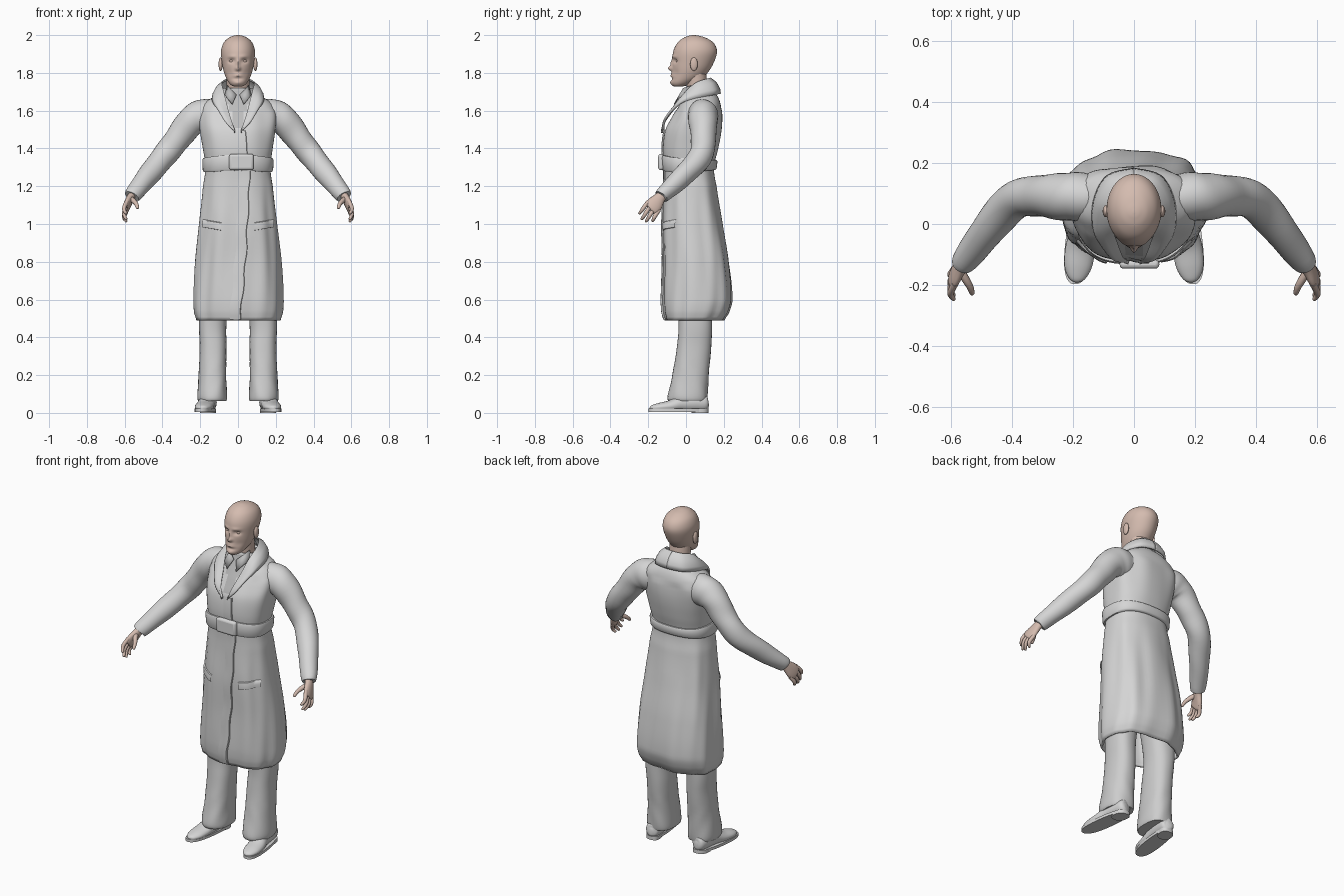
import bpy, bmesh, math
from mathutils import Vector

if "Cube" in bpy.data.objects:
    bpy.data.objects.remove(bpy.data.objects["Cube"])


def material(name, rgb):
    m = bpy.data.materials.new(name)
    m.diffuse_color = (*rgb, 1)
    m.use_nodes = True
    m.node_tree.nodes["Principled BSDF"].inputs["Base Color"].default_value = m.diffuse_color
    return m


COAT = material("coat_grey", (0.67, 0.67, 0.67))
TROUSER = material("trouser_grey", (0.61, 0.61, 0.61))
SHIRT = material("shirt_grey", (0.5, 0.5, 0.5))
SKIN = material("skin", (0.66, 0.50, 0.43))


def catmull(rows, i, t):
    p = [rows[min(max(i + k, 0), len(rows) - 1)] for k in (-1, 0, 1, 2)]
    return [0.5 * (2 * b + (c - a) * t + (2 * a - 5 * b + 4 * c - d) * t * t
                   + (3 * b - a - 3 * c + d) * t ** 3) for a, b, c, d in zip(*p)]


def refine(rows, steps):
    out = [catmull(rows, i, k / steps) for i in range(len(rows) - 1) for k in range(steps)]
    return out + [list(rows[-1])]


def at_height(rows, z):
    i = 0
    while i < len(rows) - 2 and rows[i + 1][0] < z:
        i += 1
    t = (z - rows[i][0]) / (rows[i + 1][0] - rows[i][0])
    return catmull(rows, i, min(max(t, 0), 1))


def skin_grid(name, rings, mat, closed=True, caps=True, thick=0, angle=50):
    """Bridge equal-length rows of points into one surface."""
    bm = bmesh.new()
    vs = [[bm.verts.new(p) for p in r] for r in rings]
    n = len(vs[0])
    for a, b in zip(vs, vs[1:]):
        for j in range(n if closed else n - 1):
            k = (j + 1) % n
            bm.faces.new((a[j], a[k], b[k], b[j]))
    if caps and closed:
        bm.faces.new(vs[0])
        bm.faces.new(vs[-1])
    bmesh.ops.recalc_face_normals(bm, faces=bm.faces)
    me = bpy.data.meshes.new(name)
    bm.to_mesh(me)
    bm.free()
    me.materials.append(mat)
    ob = bpy.data.objects.new(name, me)
    bpy.context.collection.objects.link(ob)
    if thick:
        so = ob.modifiers.new("thickness", "SOLIDIFY")
        so.thickness, so.offset = thick, -1
    smooth(ob, angle)
    return ob


def smooth(ob, angle=50):
    bpy.ops.object.select_all(action='DESELECT')
    ob.select_set(True)
    bpy.context.view_layer.objects.active = ob
    bpy.ops.object.shade_smooth_by_angle(angle=math.radians(angle))


def tube(name, pts, mat, ref, steps=5, n=20, floor=None, side=1, wrinkle=0):
    """Sweep an ellipse; each point is x, y, z, width, thickness."""
    pts = refine(pts, steps)
    rings = []
    for i, p in enumerate(pts):
        c = Vector(p[:3])
        t = (Vector(pts[min(i + 1, len(pts) - 1)][:3]) - Vector(pts[max(i - 1, 0)][:3])).normalized()
        u = t.cross(Vector(ref)).normalized()
        w = u.cross(t)
        ring = []
        for j in range(n):
            a = 2 * math.pi * j / n
            k = 1 + wrinkle * math.sin(i * 1.1 + 2 * a)
            v = c + u * math.cos(a) * p[3] * k + w * math.sin(a) * p[4] * k
            if floor is not None:
                v.z = max(v.z, floor)
            ring.append((v.x * side, v.y, v.z))
        rings.append(ring)
    return skin_grid(name, rings, mat)


def ellipsoid(name, loc, scale, mat):
    bpy.ops.mesh.primitive_uv_sphere_add(segments=20, ring_count=12, location=loc)
    ob = bpy.context.object
    ob.name, ob.scale = name, scale
    ob.data.materials.append(mat)
    smooth(ob)


def power(v, e):
    return math.copysign(abs(v) ** e, v)


# Coat body: height, half width, front y, back y
COAT_ROWS = [(.49, .222, -.11, .20), (.53, .234, -.12, .225), (.6, .237, -.125, .243),
             (.8, .226, -.122, .225), (1.0, .205, -.125, .19), (1.2, .185, -.115, .16),
             (1.3, .172, -.115, .148), (1.4, .185, -.122, .17), (1.5, .2, -.108, .187),
             (1.58, .205, -.065, .19), (1.64, .18, -.03, .182), (1.68, .12, -.01, .165),
             (1.72, .075, 0, .13)]
P = 2.5


def coat_point(a, z, off=0):
    _, rx, yf, yb = at_height(COAT_ROWS, z)
    # soft vertical folds that fade out at the belt
    off += .004 * math.sin(7 * a + 3 * z) * min(1, abs(z - 1.31) * 4) * (z < 1.6)
    off += .0025 * math.sin(13 * a - 5 * z) * max(0, min(1, (1.3 - z) * 2))
    x = (rx + off) * power(math.cos(a), 2 / P)
    y = (yf + yb) / 2 + ((yb - yf) / 2 + off) * power(math.sin(a), 2 / P)
    return x, y, z


def front_point(x, z, off):
    rx = at_height(COAT_ROWS, z)[1]
    return coat_point(-math.acos(max(-1, min(1, power(x / rx, P / 2)))), z, off)


N = 72
heights = [.49 + 1.23 * i / 70 for i in range(71)]
coat = skin_grid("coat_body", [[coat_point(2 * math.pi * j / N, z) for j in range(N)]
                               for z in heights], COAT, caps=False, thick=.012)
# Shirt shows in the neck opening
coat.data.materials.append(SHIRT)
for f in coat.data.polygons:
    c = f.center
    if c.z > 1.5 and c.y < .03 and abs(c.x) < .012 + (c.z - 1.5) * .3:
        f.material_index = 1

# Overlapping front edge
EDGE = [(.5, .015), (.8, .04), (1.0, .05), (1.3, .06), (1.5, .035)]
rings = []
for i in range(51):
    z = .495 + i * .02
    e = at_height(EDGE, z)[1] + .004 * math.sin(z * 31)
    rings.append([front_point(e + dx, z, o) for dx, o in
                  ((-.07, -.003), (-.045, .004), (-.02, .008), (-.003, .009), (0, .006), (.001, -.006))])
skin_grid("front_overlap", rings, COAT, closed=False, angle=40)

# Belt and buckle
rings = []
for j in range(N):
    a = 2 * math.pi * j / N
    zc = 1.312 + .012 * max(0, -math.sin(a)) ** 3
    h = .036 + .006 * max(0, -math.sin(a)) - .01 * max(0, math.sin(a))
    rings.append([coat_point(a, zc + h * d, o) for d, o in
                  ((-1, -.006), (-1, .008), (-.7, .014), (.7, .014), (1, .008), (1, -.006))])
rings.append(rings[0])
skin_grid("belt", rings, COAT, closed=True, caps=False, angle=60)
bpy.ops.mesh.primitive_cube_add(size=1, location=(.018, -.132, 1.328))
buckle = bpy.context.object
buckle.name, buckle.scale = "belt_buckle", (.13, .03, .086)
bpy.ops.object.transform_apply(location=False, rotation=False)
buckle.data.materials.append(COAT)
bv = buckle.modifiers.new("round", "BEVEL")
bv.width, bv.segments = .013, 3
smooth(buckle)

# Collar running into lapels: inner fold line xyz, outer edge xyz
COLLAR = [(0, .13, 1.775, 0, .185, 1.69), (.055, .115, 1.77, .09, .16, 1.685),
          (.085, .055, 1.75, .135, .075, 1.67), (.075, -.005, 1.70, .135, -.02, 1.645),
          (.055, -.06, 1.62, .105, -.078, 1.60), (.035, -.11, 1.55, .068, -.12, 1.54),
          (.015, -.122, 1.495, .025, -.126, 1.495)]
# Upper body of shirt collar points: base, neck, tip
for s in (-1, 1):
    side = "left" if s > 0 else "right"
    rings = []
    for r in refine(COLLAR, 5):
        a, b = Vector(r[:3]), Vector(r[3:])
        out = Vector((b.x - a.x, b.y - a.y, .03)).normalized() * .014
        row = [a + Vector((0, 0, -.012)), a, a.lerp(b, .35) + out, a.lerp(b, .75) + out * .8, b]
        rings.append([(v.x * s, v.y, v.z) for v in row])
    skin_grid(side + "_collar_lapel", rings, COAT, closed=False, thick=.012, angle=60)
    skin_grid(side + "_shirt_collar", [[(s * .058, .03, 1.735), (s * .075, .02, 1.69)],
              [(s * .045, -.015, 1.72), (s * .06, -.045, 1.67)],
              [(s * .008, -.03, 1.685), (s * .03, -.065, 1.635)]], SHIRT, closed=False, thick=.006)

    # Pocket flap
    skin_grid(side + "_pocket_flap", [[front_point(s * (.085 + .0125 * i), z + i * .002, o)
              for z, o in ((.965, -.004), (.967, .007), (.985, .008), (1.005, .005), (1.01, -.004))]
              for i in range(9)], COAT, closed=False)

    # Sleeve
    tube(side + "_sleeve", [(.13, .088, 1.572, .085, .075), (.19, .09, 1.57, .09, .08),
         (.25, .09, 1.54, .078, .076), (.32, .092, 1.45, .069, .066), (.395, .075, 1.355, .064, .063),
         (.48, -.02, 1.25, .057, .055), (.556, -.122, 1.155, .044, .041),
         (.559, -.126, 1.151, .034, .03)], COAT, (0, 1, 0), n=28, side=s, wrinkle=.018)

    # Hand
    tube(side + "_palm", [(.55, -.115, 1.165, .028, .022), (.567, -.137, 1.14, .03, .021),
         (.585, -.165, 1.105, .043, .019), (.595, -.185, 1.08, .04, .016),
         (.597, -.19, 1.075, .02, .008)], SKIN, (1, 0, 0), side=s)
    for i, nm in enumerate(("index", "middle", "ring", "little")):
        y, z = -.211 + .018 * i, 1.106 - .016 * i
        ty, tz = (-.247, -.235, -.212, -.178)[i], (1.052, 1.022, 1.01, 1.012)[i]
        tube(f"{side}_{nm}_finger", [(.588, y + .014, z + .015, .011, .011),
             (.602, (y * 2 + ty) / 3, (z * 2 + tz) / 3, .011, .011),
             (.601, (y + ty * 2) / 3, (z + tz * 2) / 3, .0095, .0095),
             (.592, ty, tz + .004, .007, .007), (.59, ty - .002, tz, .001, .001)],
             SKIN, (1, 0, 0), steps=3, n=10, side=s)
    tube(side + "_thumb", [(.572, -.15, 1.135, .015, .015), (.553, -.182, 1.122, .014, .013),
         (.538, -.208, 1.105, .011, .011), (.532, -.228, 1.085, .008, .008),
         (.531, -.231, 1.081, .001, .001)], SKIN, (1, 0, 0), steps=3, n=10, side=s)

    # Trouser leg: height, centre x, half width, front y, back y
    legs = [(.062, .135, .074, -.09, .112), (.09, .136, .079, -.095, .116), (.2, .134, .073, -.073, .12),
            (.35, .132, .071, -.05, .132), (.5, .134, .074, -.04, .138), (.8, .105, .088, -.06, .14),
            (.92, .09, .088, -.06, .13)]
    rings = []
    for z, cx, rx, yf, yb in refine(legs, 6):
        rings.append([])
        for j in range(32):
            a = 2 * math.pi * j / 32
            k = 1 + .02 * math.sin(3 * a + z * 9) + .012 * math.sin(5 * a + 40 * z) * (z < .25)
            rings[-1].append((s * (cx + rx * k * power(math.cos(a), .85)),
                              (yf + yb) / 2 + (yb - yf) / 2 * k * power(math.sin(a), .85), z))
    skin_grid(side + "_trouser_leg", rings, TROUSER)

    # Shoe upper, sole and heel
    tube(side + "_shoe_upper", [(.150, .118, .05, .012, .015), (.152, .105, .05, .037, .042),
         (.157, .05, .055, .044, .05), (.165, -.02, .05, .044, .046), (.176, -.08, .036, .049, .032),
         (.184, -.14, .03, .045, .023), (.188, -.18, .026, .026, .014), (.189, -.192, .024, .004, .004)],
         COAT, (0, 0, 1), floor=.014, side=s)
    for nm, rows, yc, ry, rx in (("sole", (.006, .022), -.04, .158, .05), ("heel", (0, .022), .075, .045, .041)):
        skin_grid(f"{side}_shoe_{nm}", [[(s * (.168 + rx * power(math.cos(a), .8)
                  - .13 * (yc + ry * power(math.sin(a), .8))), yc + ry * power(math.sin(a), .8), z)
                  for a in [2 * math.pi * j / 32 for j in range(32)]] for z in rows], COAT)

    # Ear and eye
    ellipsoid(side + "_ear", (s * .092, .042, 1.846), (.011, .02, .036), SKIN)
    ellipsoid(side + "_eye", (s * .034, -.042, 1.862), (.014, .012, .009), SKIN)

# Neck
tube("neck", [(0, .068, 1.62, .066, .06), (0, .062, 1.7, .06, .056), (0, .05, 1.8, .062, .056)],
     SKIN, (0, 1, 0), n=28)

# Head: height, half width, front y, back y
HEAD = [(1.728, .022, -.062, -.02), (1.735, .036, -.074, .01), (1.75, .05, -.079, .045),
        (1.775, .064, -.077, .09), (1.81, .076, -.074, .122), (1.85, .084, -.072, .145),
        (1.9, .09, -.07, .163), (1.935, .086, -.06, .16), (1.965, .072, -.04, .14),
        (1.987, .047, -.01, .102), (1.997, .022, .018, .066), (2.0, .004, .035, .045)]
# Face relief: x, z, spread x, spread z, push along y
FACE = [(.034, 1.864, .017, .011, .014), (.03, 1.886, .022, .008, -.005), (0, 1.823, .013, .012, -.021),
        (0, 1.85, .009, .022, -.010), (0, 1.785, .022, .006, -.007), (0, 1.796, .02, .004, -.005),
        (0, 1.768, .025, .007, .005), (0, 1.748, .02, .01, -.005), (.045, 1.80, .018, .02, .004)]
rings = []
for z, rx, yf, yb in refine(HEAD, 7):
    rings.append([])
    for j in range(88):
        a = 2 * math.pi * j / 88
        x, y = rx * math.cos(a), (yf + yb) / 2 + (yb - yf) / 2 * math.sin(a)
        if math.sin(a) < 0:
            for fx, fz, sx, sz, d in FACE:
                y += d * math.exp(-((abs(x) - fx) / sx) ** 2 - ((z - fz) / sz) ** 2)
        rings[-1].append((x, y, z))
skin_grid("head", rings, SKIN)
